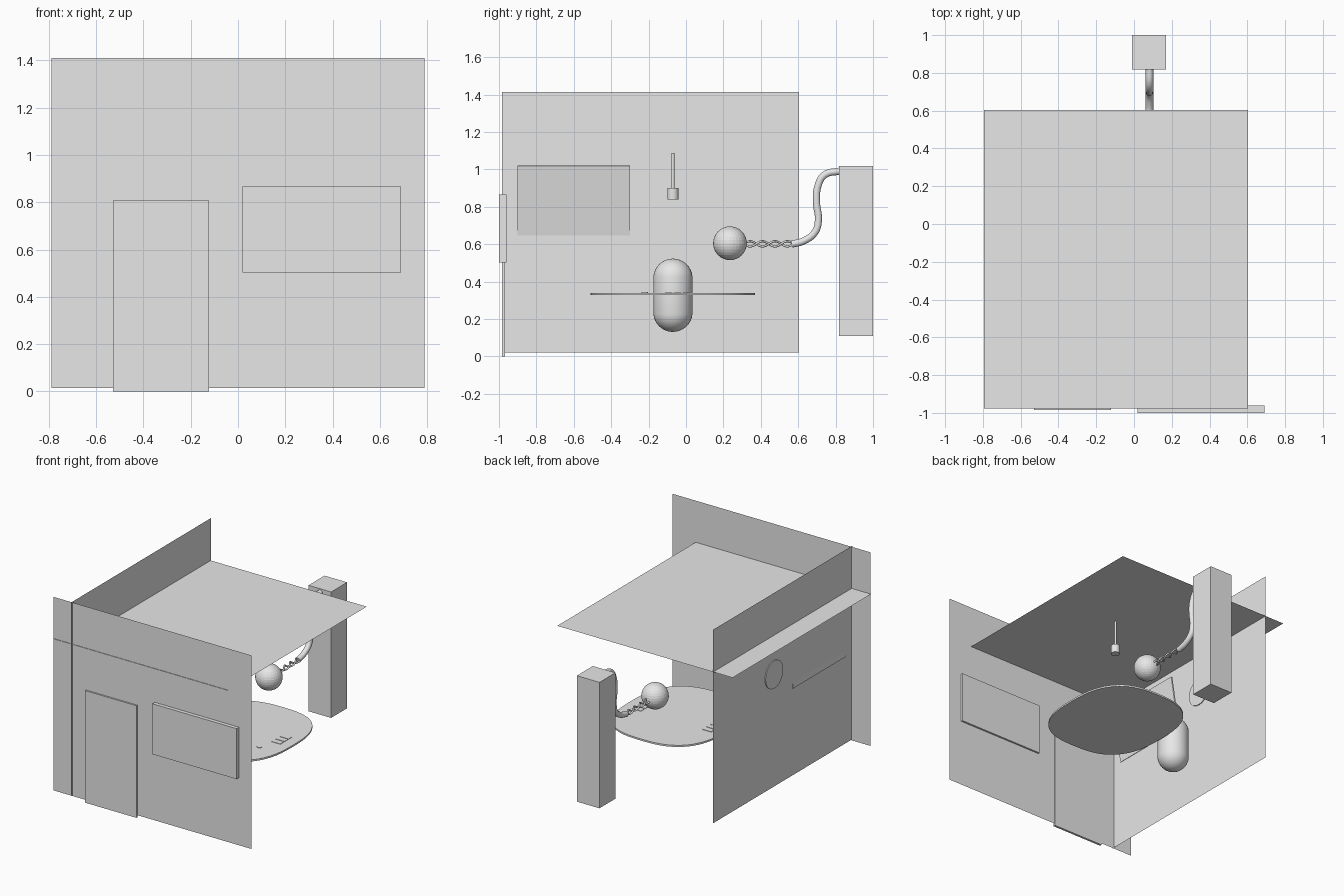
import bpy, bmesh, math
from mathutils import Matrix, Vector

if "Cube" in bpy.data.objects:
    bpy.data.objects.remove(bpy.data.objects["Cube"])

grey = bpy.data.materials.new("plain_grey")
grey.diffuse_color = (0.8, 0.8, 0.8, 1)
grey.use_nodes = True
grey.node_tree.nodes["Principled BSDF"].inputs["Base Color"].default_value = grey.diffuse_color


def finish(name, bm, smooth=False):
    """Turn a bmesh into a named grey object."""
    me = bpy.data.meshes.new(name)
    bm.to_mesh(me)
    bm.free()
    me.materials.append(grey)
    ob = bpy.data.objects.new(name, me)
    bpy.context.collection.objects.link(ob)
    if smooth:
        shade(ob)
    return ob


def shade(ob):
    bpy.ops.object.select_all(action='DESELECT')
    ob.select_set(True)
    bpy.context.view_layer.objects.active = ob
    bpy.ops.object.shade_smooth_by_angle(angle=math.radians(40))


def box(name, lo, hi, tilt=0):
    """Box between two corners, optionally tilted about y through its centre."""
    lo, hi = Vector(lo), Vector(hi)
    bm = bmesh.new()
    bmesh.ops.create_cube(bm, size=1)
    bm.transform(Matrix.Translation((lo + hi) / 2) @ Matrix.Rotation(tilt, 4, 'Y')
                 @ Matrix.Diagonal((*(hi - lo), 1)))
    return finish(name, bm)


def sheet(name, corners):
    bm = bmesh.new()
    bm.faces.new([bm.verts.new(c) for c in corners])
    return finish(name, bm)


def cylinder(name, centre, radius, depth, axis='Z', sides=32):
    bm = bmesh.new()
    bmesh.ops.create_cone(bm, cap_ends=True, segments=sides, radius1=radius,
                          radius2=radius, depth=depth)
    turn = Matrix.Rotation(math.pi / 2, 4, 'Y') if axis == 'X' else Matrix()
    bm.transform(Matrix.Translation(centre) @ turn)
    return finish(name, bm, True)


def tube(name, points, radius, kind='POLY'):
    """Round tube along a path, converted to a mesh."""
    cu = bpy.data.curves.new(name, 'CURVE')
    cu.dimensions = '3D'
    cu.bevel_depth, cu.bevel_resolution = radius, 3
    cu.use_fill_caps = True
    sp = cu.splines.new(kind)
    if kind == 'BEZIER':
        sp.bezier_points.add(len(points) - 1)
        for bp, p in zip(sp.bezier_points, points):
            bp.co = p
            bp.handle_left_type = bp.handle_right_type = 'AUTO'
        sp.resolution_u = 6
    else:
        sp.points.add(len(points) - 1)
        for sp_pt, p in zip(sp.points, points):
            sp_pt.co = (*p, 1)
    ob = bpy.data.objects.new(name, cu)
    bpy.context.collection.objects.link(ob)
    cu.materials.append(grey)
    bpy.ops.object.select_all(action='DESELECT')
    ob.select_set(True)
    bpy.context.view_layer.objects.active = ob
    bpy.ops.object.convert(target='MESH')
    shade(bpy.context.view_layer.objects.active)


# Room shell: single-sided sheets that cross each other
sheet("front_wall", [(-.79, -.973, .015), (.79, -.973, .015),
                     (.79, -.973, 1.41), (-.79, -.973, 1.41)])
sheet("left_wall", [(-.64, -.984, .02), (-.64, .604, .02),
                    (-.64, .604, 1.415), (-.64, -.984, 1.415)])
sheet("ceiling", [(-.794, -.977, 1.11), (.604, -.977, 1.11),
                  (.604, .604, 1.11), (-.794, .604, 1.11)])

# Door and window panels set through the front wall
box("door", (-.53, -.984, 0), (-.122, -.968, .808))
box("window", (.018, -1, .502), (.69, -.96, .866))

# Picture leaning forward from the left wall, and a round plaque
box("wall_picture", (-.616, -.9, .645), (-.606, -.3, 1.022), math.atan2(.06, .37))
cylinder("wall_disc", (-.64, -.085, .83), .1, .012, 'X')

# Table top: rounded square outline, extruded
bm = bmesh.new()
ring = []
for i in range(64):
    a = 2 * math.pi * i / 64
    c, s = math.cos(a), math.sin(a)
    ring.append(bm.verts.new((.1 + .39 * math.copysign(abs(c) ** .74, c),
                              -.07 + .44 * math.copysign(abs(s) ** .74, s), .328)))
top = bmesh.ops.extrude_face_region(bm, geom=[bm.faces.new(ring)])["geom"]
bmesh.ops.translate(bm, vec=(0, 0, .012),
                    verts=[v for v in top if isinstance(v, bmesh.types.BMVert)])
bmesh.ops.recalc_face_normals(bm, faces=bm.faces)
finish("table_top", bm, True)

# Small tiles and a button on the table
for side, x in (("right", .38), ("left", -.18)):
    for i in range(3):
        y = -.045 + (i - 1) * .047
        box(f"table_tile_{side}_{i}", (x - .035, y - .019, .339), (x + .035, y + .019, .343))
cylinder("table_button", (.325, -.22, .341), .018, .005, sides=16)

# Capsule seat beside the table: sphere with its halves pulled apart
bm = bmesh.new()
bmesh.ops.create_uvsphere(bm, u_segments=32, v_segments=17, radius=.105)
for v in bm.verts:
    v.co.z += math.copysign(.091, v.co.z)
bm.transform(Matrix.Translation((-.4, -.07, .327)))
finish("capsule_seat", bm, True)

# Hanging lamp
cylinder("lamp_rod", (.104, -.07, .99), .008, .195, sides=16)
cylinder("lamp_socket", (.104, -.07, .87), .03, .06)

# Ball, twisted cable, hose and post behind the room
bm = bmesh.new()
bmesh.ops.create_uvsphere(bm, u_segments=32, v_segments=16, radius=.09)
bm.transform(Matrix.Translation((.082, .235, .605)))
finish("ball", bm)
for k in range(2):
    pts = []
    for i in range(49):
        t = i / 48
        a = 2 * math.pi * 2 * t + k * math.pi
        pts.append((.082 + .014 * math.cos(a), .31 + .265 * t, .602 + .014 * math.sin(a)))
    tube(f"twisted_cable_{k}", pts, .006)
path = [(.565, .6), (.63, .618), (.69, .665), (.708, .73), (.698, .82),
        (.705, .91), (.74, .97), (.83, .992)]
tube("hose", [(.082, y, z) for y, z in path], .02, 'BEZIER')
box("post", (-.01, .818, .11), (.17, 1, 1.018))
